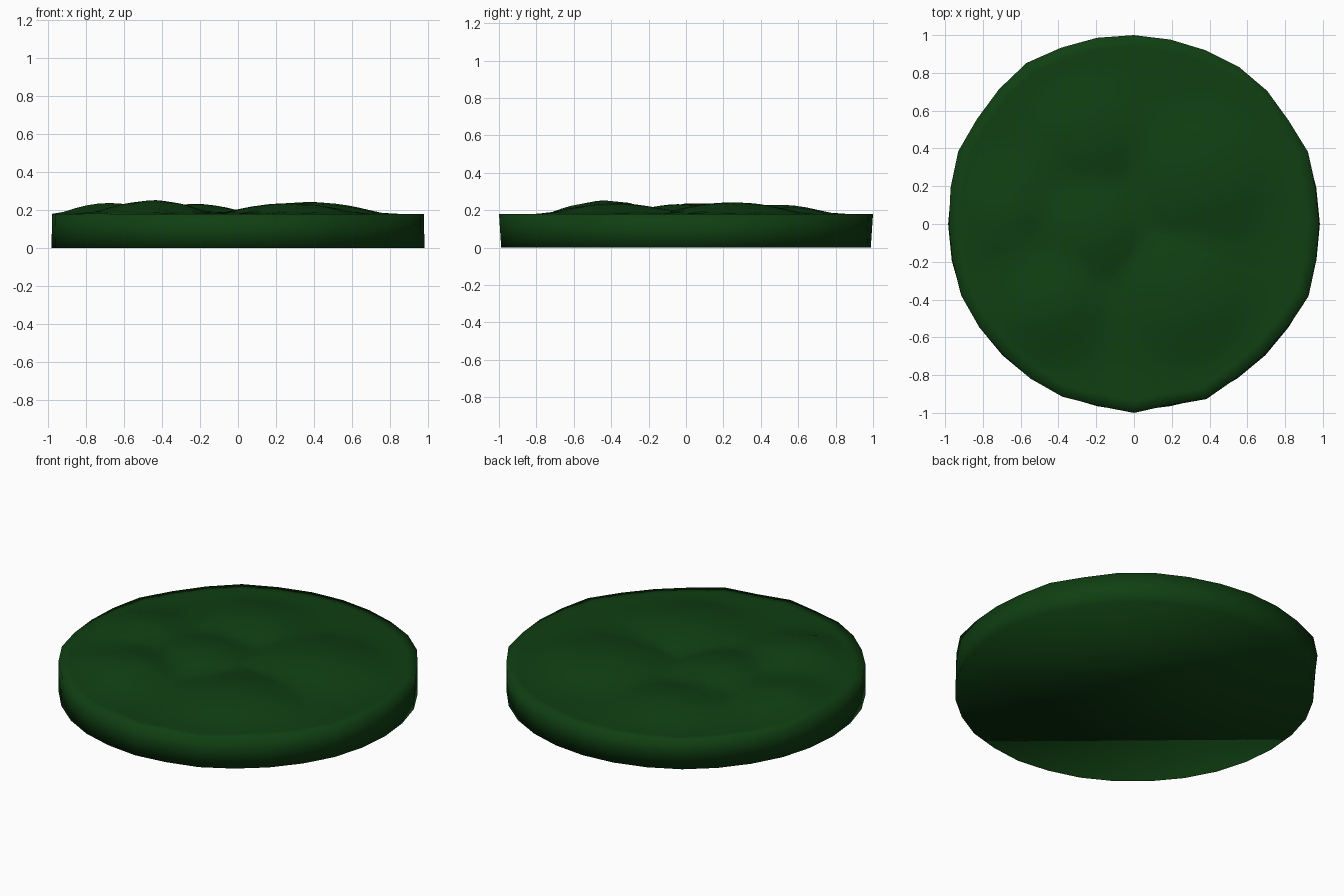
import bpy, bmesh, math

if "Cube" in bpy.data.objects:
    bpy.data.objects.remove(bpy.data.objects["Cube"])

SIDES = 32
RIM_Z, MID_Z = 0.18, 0.09

# slightly irregular rim radius, counter-clockwise from +x
RADII = [.98, .98, .997, .985, .997, 1.0, .995, .995,
         1.0, 1.005, 1.01, 1.025, 1.01, 1.0, 1.007, .99,
         .98, .98, .99, .985, .98, .985, .99, .98,
         1.0, .976, 1.003, .98, .976, .98, 1.0, .984]

# low mounds on the top: x, y, radius, height
MOUNDS = [(-.23, -.03, .30, .052), (-.25, .48, .32, .050),
          (-.45, -.43, .32, .072), (.38, .25, .40, .062),
          (.27, -.38, .38, .056), (-.68, .06, .28, .060)]


def top_height(x, y):
    bump = 0.0
    for cx, cy, r, h in MOUNDS:
        d = math.hypot(x - cx, y - cy) / r
        if d < 1:
            bump = max(bump, h * (1 - d * d) ** 1.2)
    return RIM_Z + bump


bm = bmesh.new()


def ring(scale, z=None, even=0.0):
    verts = []
    for i, r in enumerate(RADII):
        a = 2 * math.pi * i / SIDES
        r = (r * (1 - even) + 0.985 * even) * scale
        x, y = r * math.cos(a), r * math.sin(a)
        verts.append(bm.verts.new((x, y, top_height(x, y) if z is None else z)))
    return verts


# side wall rings, then the bumpy top rings towards the centre
rings = [ring(1, 0.0, 0.8), ring(1, MID_Z, 0.4), ring(1, RIM_Z)]
rings += [ring(1 - k / 16) for k in range(1, 16)]
for lo, hi in zip(rings, rings[1:]):
    for i in range(SIDES):
        j = (i + 1) % SIDES
        bm.faces.new((lo[i], lo[j], hi[j], hi[i]))

# centre of the top and flat underside
peak = bm.verts.new((0, 0, top_height(0, 0)))
for i in range(SIDES):
    bm.faces.new((rings[-1][i], rings[-1][(i + 1) % SIDES], peak))
bm.faces.new(list(reversed(rings[0])))
for f in bm.faces:
    f.smooth = True

mesh = bpy.data.meshes.new("grass_disc")
bm.to_mesh(mesh)
bm.free()
disc = bpy.data.objects.new("grass_disc", mesh)
bpy.context.collection.objects.link(disc)

# dark green
green = bpy.data.materials.new("dark_green")
green.diffuse_color = (0.005, 0.05, 0.006, 1)
green.use_nodes = True
green.node_tree.nodes["Principled BSDF"].inputs["Base Color"].default_value = green.diffuse_color
mesh.materials.append(green)
